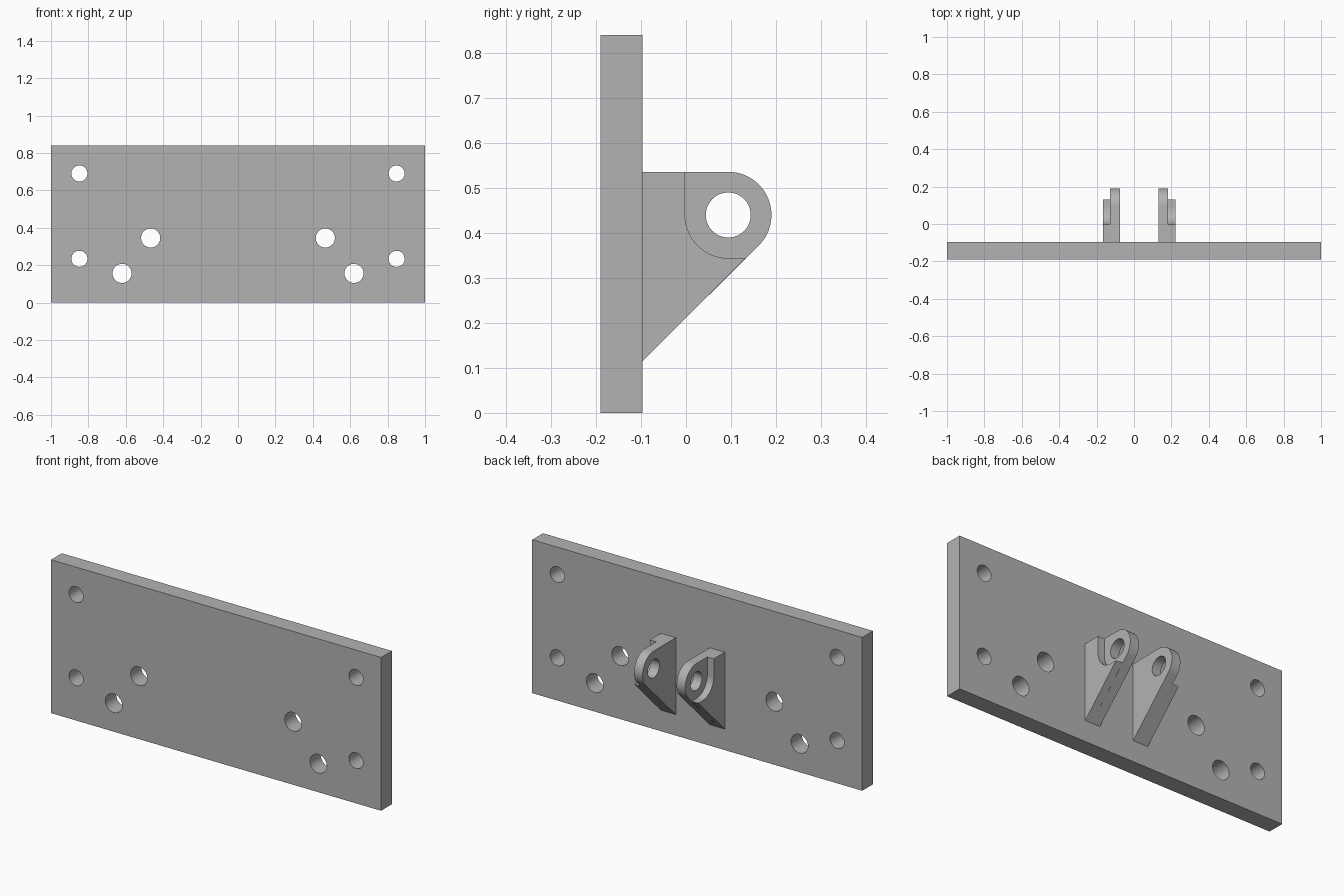
import bpy, bmesh
from math import sin, cos, pi, radians
from mathutils import Matrix

cube = bpy.data.objects.get("Cube")
if cube:
    bpy.data.objects.remove(cube, do_unlink=True)

# Single grey material
grey = bpy.data.materials.new("plain grey")
grey.use_nodes = True
colour = (0.45, 0.45, 0.45, 1)
grey.diffuse_color = colour
grey.node_tree.nodes["Principled BSDF"].inputs["Base Color"].default_value = colour


def arc(cx, cz, r, start, end, n):
    """Points along an arc, angles in degrees."""
    angles = [radians(start + (end - start) * i / n) for i in range(n + 1)]
    return [(cx + r * cos(a), cz + r * sin(a)) for a in angles]


def circle(cx, cz, r):
    return arc(cx, cz, r, 0, 360, 64)[:-1]


def extrude_profile(name, loops, low, high, axes):
    """Extrude an outline with holes between low and high along the third axis."""
    curve = bpy.data.curves.new(name, "CURVE")
    curve.dimensions = "2D"
    curve.fill_mode = "BOTH"
    curve.extrude = (high - low) / 2
    for loop in loops:
        spline = curve.splines.new("POLY")
        spline.points.add(len(loop) - 1)
        for point, (u, v) in zip(spline.points, loop):
            point.co = (u, v, 0, 1)
        spline.use_cyclic_u = True
    helper = bpy.data.objects.new(name + " outline", curve)
    bpy.context.collection.objects.link(helper)
    graph = bpy.context.evaluated_depsgraph_get()
    mesh = bpy.data.meshes.new_from_object(helper.evaluated_get(graph))
    bpy.data.objects.remove(helper, do_unlink=True)
    bpy.data.curves.remove(curve)

    # Turn the flat profile into place and weld it into a closed solid
    mesh.transform(axes @ Matrix.Translation((0, 0, (low + high) / 2)))
    bm = bmesh.new()
    bm.from_mesh(mesh)
    bmesh.ops.remove_doubles(bm, verts=bm.verts, dist=0.0001)
    bmesh.ops.recalc_face_normals(bm, faces=bm.faces)
    bm.to_mesh(mesh)
    bm.free()
    mesh.name = name
    mesh.materials.clear()
    mesh.materials.append(grey)

    obj = bpy.data.objects.new(name, mesh)
    bpy.context.collection.objects.link(obj)
    bpy.ops.object.select_all(action="DESELECT")
    obj.select_set(True)
    bpy.context.view_layer.objects.active = obj
    bpy.ops.object.shade_smooth_by_angle(angle=radians(30))
    return obj


# Profile axes: facing the front (x, z along y) and facing the side (y, z along x)
FRONT = Matrix(((1, 0, 0, 0), (0, 0, 1, 0), (0, 1, 0, 0), (0, 0, 0, 1)))
SIDE = Matrix(((0, 0, 1, 0), (1, 0, 0, 0), (0, 1, 0, 0), (0, 0, 0, 1)))

# Mounting plate with mirrored pairs of bolt holes
HEIGHT, FACE = 0.84, -0.097
plate = [[(-1, 0), (1, 0), (1, HEIGHT), (-1, HEIGHT)]]
for x, z, r in ((0.848, 0.69, 0.043), (0.848, 0.234, 0.043),
                (0.467, 0.345, 0.051), (0.62, 0.156, 0.051)):
    plate += [circle(side * x, z, r) for side in (-1, 1)]
extrude_profile("mounting_plate", plate, -0.19, FACE, FRONT)

# Lug pair: full profile with pin hole inside, recessed rib outside
EYE_Y, EYE_Z, R = 0.094, 0.44, 0.096
top, foot = EYE_Z + R, 0.115
lug = [(FACE, foot)] + arc(EYE_Y, EYE_Z, R, -45, 90, 36) + [(FACE, top)]
pin_hole = circle(EYE_Y, EYE_Z, 0.05)
shelf = EYE_Z - R
rib = ([(FACE, foot), (FACE + shelf - foot, shelf)]
       + arc(EYE_Y, EYE_Z, R, 270, 180, 24)
       + [(EYE_Y - R, top), (FACE, top)])

for label, side, inner in (("right", -1, -0.076), ("left", 1, 0.13)):
    middle, outer = inner + side * 0.052, inner + side * 0.091
    extrude_profile(label + "_lug", [lug, pin_hole], *sorted((inner, middle)), SIDE)
    extrude_profile(label + "_lug_rib", [rib], *sorted((middle, outer)), SIDE)
